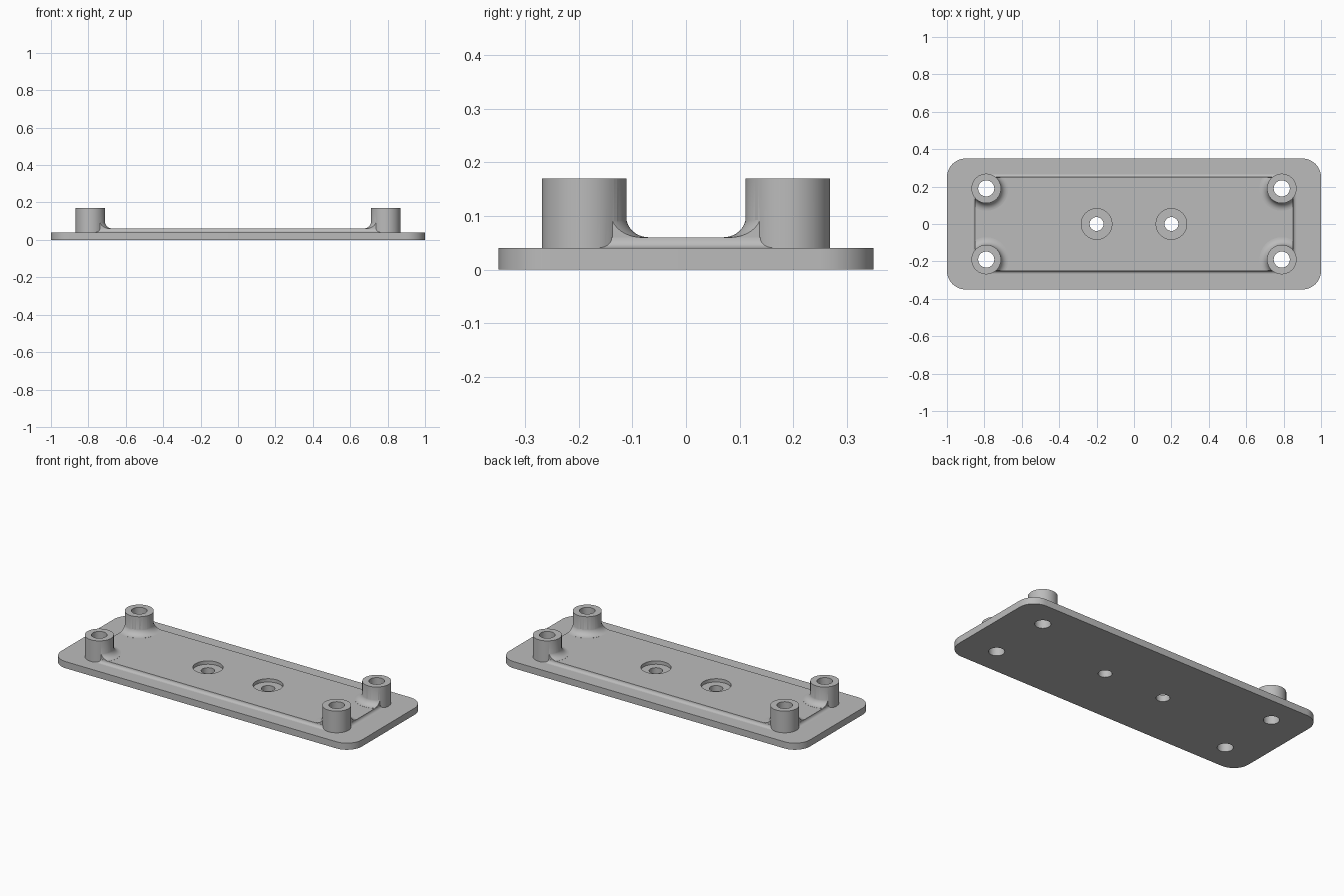
import bpy, bmesh
from math import sin, cos, pi, radians

if "Cube" in bpy.data.objects:
    bpy.data.objects.remove(bpy.data.objects["Cube"])

grey = bpy.data.materials.new("plain grey")
grey.use_nodes = True
grey.diffuse_color = (0.5, 0.5, 0.5, 1)
grey.node_tree.nodes["Principled BSDF"].inputs["Base Color"].default_value = (0.5, 0.5, 0.5, 1)

BOSS_X, BOSS_Y, BOSS_R = 0.79, 0.19, 0.079
CORNERS = [(sx * BOSS_X, sy * BOSS_Y) for sx in (-1, 1) for sy in (-1, 1)]


def rounded_rect(hx, hy, r, steps=12):
    points = []
    for k, (sx, sy) in enumerate([(1, 1), (-1, 1), (-1, -1), (1, -1)]):
        for i in range(steps + 1):
            a = (k + i / steps) * pi / 2
            points.append((sx * (hx - r) + r * cos(a), sy * (hy - r) + r * sin(a)))
    return points


def circle(r, x=0, y=0, n=64):
    return [(x + r * cos(2 * pi * i / n), y + r * sin(2 * pi * i / n)) for i in range(n)]


def loft(name, layers):
    """Closed solid through (outline, height) layers."""
    bm = bmesh.new()
    rings = [[bm.verts.new((x, y, z)) for x, y in outline] for outline, z in layers]
    for low, high in zip(rings, rings[1:]):
        for i in range(len(low)):
            j = (i + 1) % len(low)
            bm.faces.new((low[i], low[j], high[j], high[i]))
    bm.faces.new(rings[0][::-1])
    bm.faces.new(rings[-1])
    mesh = bpy.data.meshes.new(name)
    bm.to_mesh(mesh)
    bm.free()
    mesh.materials.append(grey)
    obj = bpy.data.objects.new(name, mesh)
    bpy.context.collection.objects.link(obj)
    return obj


def combine(target, tool, operation):
    """Apply a boolean and remove the tool."""
    mod = target.modifiers.new("cut", "BOOLEAN")
    mod.operation, mod.solver, mod.object = operation, "EXACT", tool
    bpy.context.view_layer.objects.active = target
    bpy.ops.object.modifier_apply(modifier=mod.name)
    bpy.data.objects.remove(tool)


# Base plate with rounded corners
plate = loft("mounting_plate", [(rounded_rect(1, 0.35, 0.1), 0), (rounded_rect(1, 0.35, 0.1), 0.04)])

# Raised panel with a small concave fillet around its foot
layers = [(rounded_rect(0.868, 0.268, 0.078), 0.03)]
for i in range(7):
    a = i / 6 * pi / 2
    d = 0.018 * (1 - sin(a))
    layers.append((rounded_rect(0.85 + d, 0.25 + d, 0.06 + d), 0.06 - 0.02 * cos(a)))
combine(plate, loft("raised_panel", layers), "UNION")

# Bosses, each flaring into the panel but not past its edge
for x, y in CORNERS:
    layers = [(circle(0.119, x, y), 0.05)]
    for i in range(9):
        a = i / 8 * pi / 2
        layers.append((circle(BOSS_R - 0.001 + 0.041 * (1 - sin(a)), x, y), 0.1005 - 0.04 * cos(a)))
    flare = loft("boss_flare", layers)
    edge = rounded_rect(0.849, 0.249, 0.059)
    combine(flare, loft("flare_limit", [(edge, 0.045), (edge, 0.15)]), "INTERSECT")
    combine(plate, flare, "UNION")
    boss = loft("boss", [(circle(BOSS_R, x, y), 0.02), (circle(BOSS_R, x, y), 0.17)])
    combine(plate, boss, "UNION")

# Through holes in the bosses
for x, y in CORNERS:
    hole = circle(0.043, x, y, 48)
    combine(plate, loft("boss_hole", [(hole, -0.1), (hole, 0.3)]), "DIFFERENCE")

# Counterbored holes in the middle
for x in (-0.2, 0.2):
    for r, bottom in ((0.082, 0.04), (0.037, -0.1)):
        hole = circle(r, x, 0, 48)
        combine(plate, loft("screw_hole", [(hole, bottom), (hole, 0.3)]), "DIFFERENCE")

bpy.ops.object.select_all(action="DESELECT")
plate.select_set(True)
bpy.context.view_layer.objects.active = plate
bpy.ops.object.shade_smooth_by_angle(angle=radians(30))
